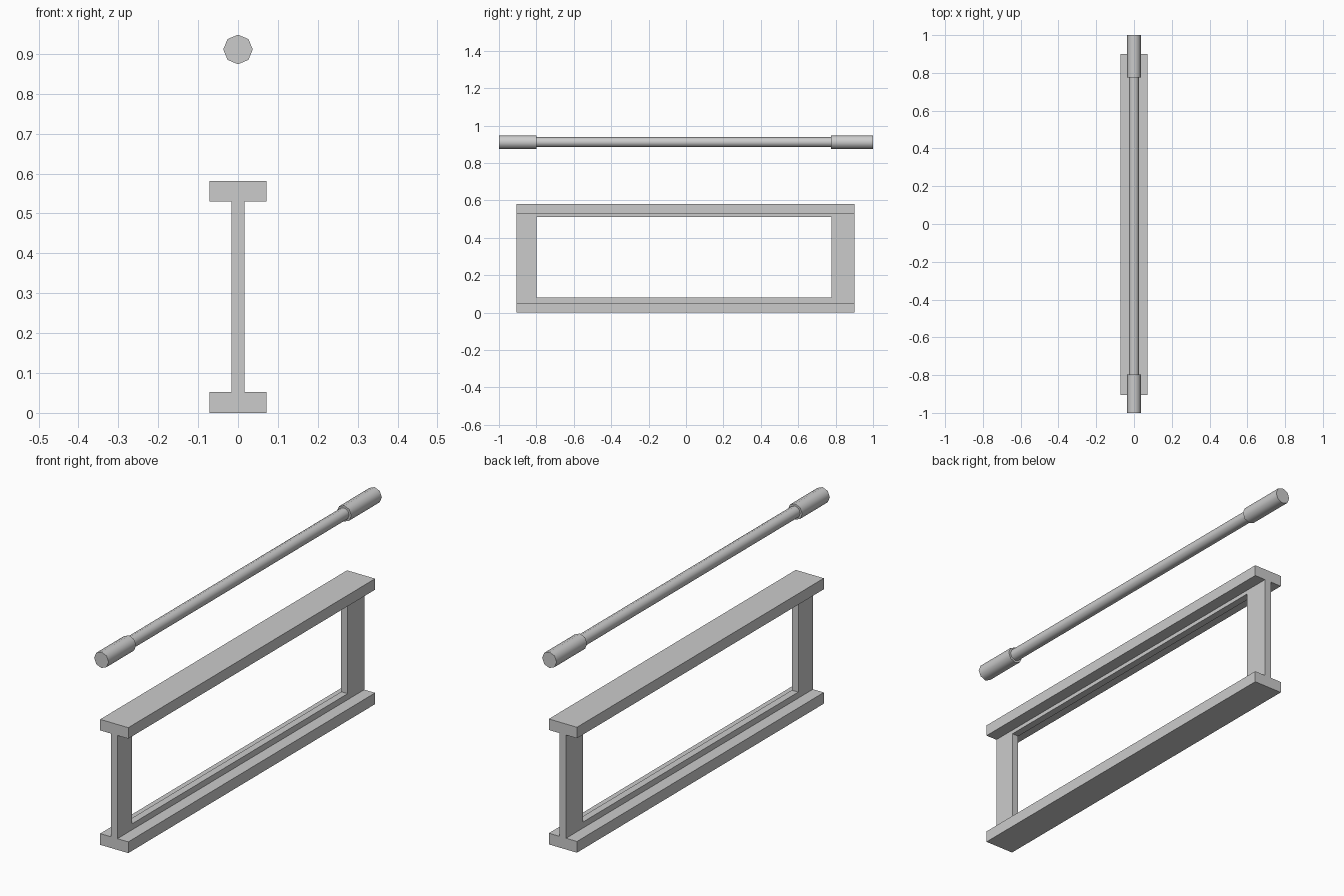
import bpy, bmesh, math
from mathutils import Matrix

if "Cube" in bpy.data.objects:
    bpy.data.objects.remove(bpy.data.objects["Cube"])

Y0, Y1 = -0.906, 0.901      # frame length
O0, O1 = -0.798, 0.779      # window / rod span
Z_LOW, Z_HIGH = 0.052, 0.53  # inner faces of the flanges
TOP = 0.581
ROD_Z = 0.911


def finish(name, bm):
    bmesh.ops.recalc_face_normals(bm, faces=bm.faces)
    mesh = bpy.data.meshes.new(name)
    bm.to_mesh(mesh)
    bm.free()
    obj = bpy.data.objects.new(name, mesh)
    bpy.context.collection.objects.link(obj)
    return obj


def box(name, half_x, y0, y1, z0, z1):
    bm = bmesh.new()
    m = Matrix.Translation((0, (y0 + y1) / 2, (z0 + z1) / 2)) @ Matrix.Diagonal((2 * half_x, y1 - y0, z1 - z0, 1))
    bmesh.ops.create_cube(bm, size=1, matrix=m)
    return finish(name, bm)


def octagon_bar(name, radius, y0, y1):
    bm = bmesh.new()
    m = Matrix.Translation((0, (y0 + y1) / 2, ROD_Z)) @ Matrix.Rotation(math.pi / 2, 4, 'X')
    bmesh.ops.create_cone(bm, cap_ends=True, segments=8, radius1=radius,
                          radius2=radius, depth=y1 - y0, matrix=m)
    obj = finish(name, bm)
    bpy.ops.object.select_all(action='DESELECT')
    obj.select_set(True)
    bpy.context.view_layer.objects.active = obj
    bpy.ops.object.shade_smooth_by_angle(angle=math.radians(60))
    return obj


def window_web(name, half_x):
    # rectangular ring in the YZ plane, extruded along X
    bm = bmesh.new()
    rings = []
    for y0, y1, z0, z1 in ((Y0, Y1, Z_LOW, Z_HIGH), (O0, O1, 0.08, 0.512)):
        rings.append([bm.verts.new((-half_x, y, z))
                      for y, z in ((y0, z0), (y1, z0), (y1, z1), (y0, z1))])
    outer, inner = rings
    faces = [bm.faces.new((outer[i], outer[(i + 1) % 4], inner[(i + 1) % 4], inner[i]))
             for i in range(4)]
    ext = bmesh.ops.extrude_face_region(bm, geom=faces, use_keep_orig=True)
    verts = [g for g in ext['geom'] if isinstance(g, bmesh.types.BMVert)]
    bmesh.ops.translate(bm, verts=verts, vec=(2 * half_x, 0, 0))
    return finish(name, bm)


# I-section frame: two flanges and an open web between them
box("bottom_flange", 0.072, Y0, Y1, 0, Z_LOW)
box("top_flange", 0.072, Y0, Y1, Z_HIGH, TOP)
window_web("web", 0.0165)

# Floating rod with a thicker sleeve at each end
octagon_bar("rod", 0.027, O0, O1)
octagon_bar("front_sleeve", 0.037, -1, O0)
octagon_bar("back_sleeve", 0.037, O1 - 0.003, 1)
